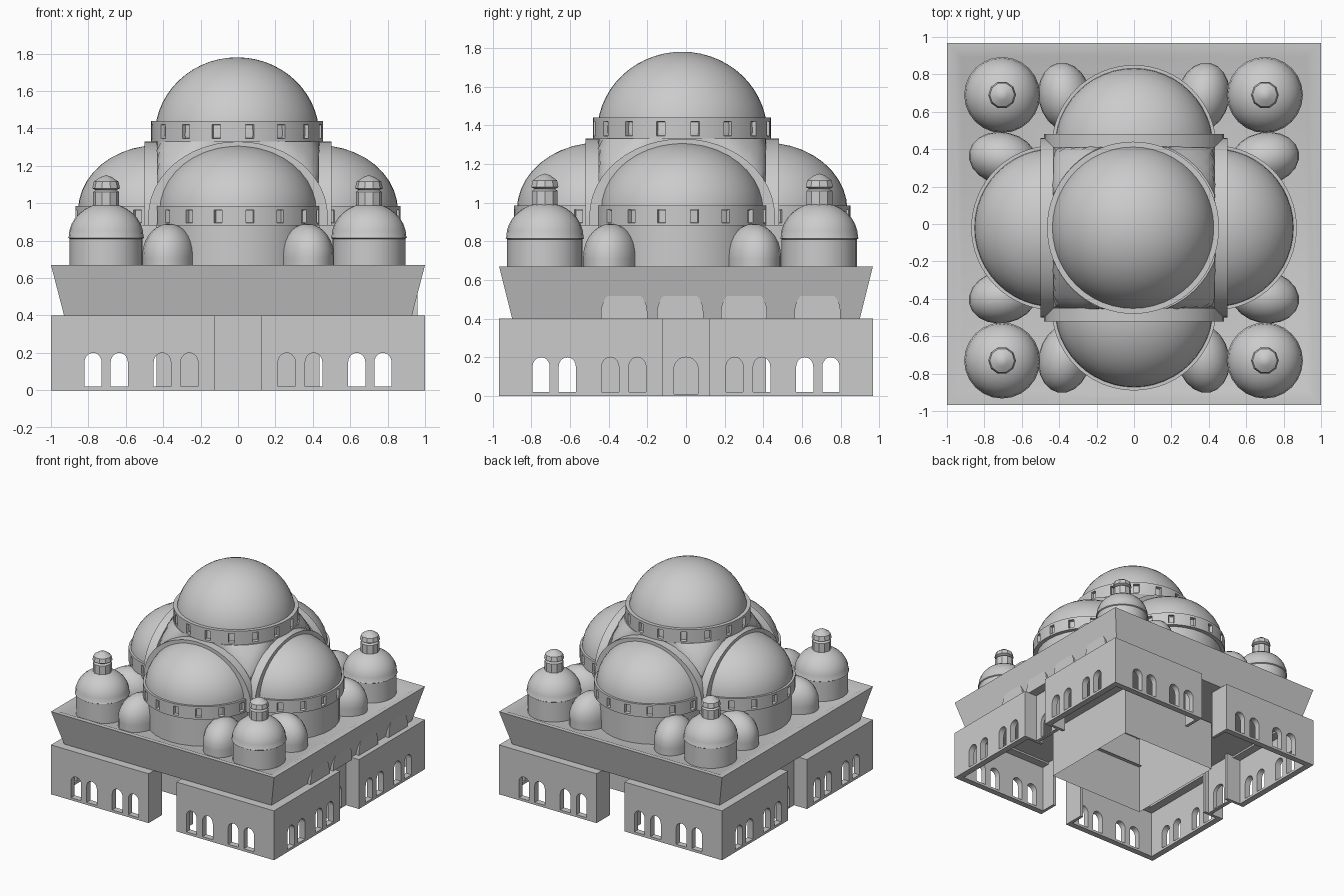
import bpy, bmesh, math
from mathutils import Matrix, Vector

if "Cube" in bpy.data.objects:
    bpy.data.objects.remove(bpy.data.objects["Cube"])

stone = bpy.data.materials.new("grey_stone")
stone.use_nodes = True
colour = (0.6, 0.6, 0.6, 1)
stone.diffuse_color = colour
stone.node_tree.nodes["Principled BSDF"].inputs["Base Color"].default_value = colour

parts = []
CY = -0.02                                   # the domes sit slightly forward
SQUASH = Matrix.Diagonal((1, 0.967, 1, 1))   # plan is a little shallower than wide


def quarter(k):
    return Matrix.Rotation(k * math.pi / 2, 4, 'Z')


def add(name, mesh):
    mesh.materials.clear()
    mesh.materials.append(stone)
    obj = bpy.data.objects.new(name, mesh)
    bpy.context.collection.objects.link(obj)
    parts.append(obj)
    return obj


def finish(name, bm, matrix=Matrix()):
    bm.transform(matrix)
    bmesh.ops.recalc_face_normals(bm, faces=bm.faces)
    mesh = bpy.data.meshes.new(name)
    bm.to_mesh(mesh)
    bm.free()
    return add(name, mesh)


def lathe(name, profile, matrix=Matrix(), segs=32, start=0.0, sweep=math.tau,
          radius=None, window_row=None):
    """Spin (radius, z) points; radius(angle, r, z) may reshape the plan."""
    bm = bmesh.new()
    full = sweep > math.tau - 0.01
    count = segs if full else segs + 1
    rows = []
    for r, z in profile:
        if r < 1e-5:
            rows.append([bm.verts.new((0, 0, z))] * count)
            continue
        row = []
        for i in range(count):
            a = start + sweep * i / segs
            rr = radius(a, r, z) if radius else r
            row.append(bm.verts.new((rr * math.cos(a), rr * math.sin(a), z)))
        rows.append(row)
    windows = []
    for j in range(len(rows) - 1):
        for i in range(segs):
            n = (i + 1) % count
            loop = [rows[j][i], rows[j][n], rows[j + 1][n], rows[j + 1][i]]
            face = bm.faces.new(list(dict.fromkeys(loop)))
            if j == window_row and i % 4 == 1:
                windows.append(face)
    if windows:
        bmesh.ops.recalc_face_normals(bm, faces=bm.faces)
        bmesh.ops.inset_individual(bm, faces=windows, thickness=0.004, depth=-0.025)
    return finish(name, bm, matrix)


def box(name, lo, hi, matrix=Matrix()):
    bm = bmesh.new()
    bmesh.ops.create_cube(bm, size=1)
    lo, hi = Vector(lo), Vector(hi)
    size = Matrix.Diagonal((*(hi - lo), 1))
    return finish(name, bm, matrix @ Matrix.Translation((lo + hi) / 2) @ size)


def panel(name, loops, depth, matrix):
    """Upright slab in x/z with holes; the first loop is the outline."""
    curve = bpy.data.curves.new(name, 'CURVE')
    curve.dimensions, curve.fill_mode, curve.extrude = '2D', 'BOTH', depth / 2
    for loop in loops:
        spline = curve.splines.new('POLY')
        spline.points.add(len(loop) - 1)
        for point, (x, z) in zip(spline.points, loop):
            point.co = (x, z, 0, 1)
        spline.use_cyclic_u = True
    temp = bpy.data.objects.new(name + "_curve", curve)
    bpy.context.collection.objects.link(temp)
    bpy.context.view_layer.update()
    mesh = bpy.data.meshes.new_from_object(
        temp.evaluated_get(bpy.context.evaluated_depsgraph_get()))
    bpy.data.objects.remove(temp)
    bm = bmesh.new()
    bm.from_mesh(mesh)
    bmesh.ops.remove_doubles(bm, verts=bm.verts, dist=1e-5)
    return finish(name, bm, matrix @ Matrix.Rotation(math.pi / 2, 4, 'X'))


def rect(x0, x1, z0, z1):
    return [(x0, z0), (x1, z0), (x1, z1), (x0, z1)]


def arch(x, half, z0, z1, rise, steps=10):
    top = [(x + half * math.cos(math.pi * i / steps),
            z1 - rise + rise * math.sin(math.pi * i / steps)) for i in range(steps + 1)]
    if z1 - rise - z0 < 1e-4:
        return top
    return [(x - half, z0), (x + half, z0)] + top


def dome(r, z0, z1, steps=10):
    return [(r * math.cos(i / steps * math.pi / 2),
             z0 + (z1 - z0) * math.sin(i / steps * math.pi / 2))
            for i in range(steps)] + [(0, z1)]


def place(x, y, z=0.0):
    return Matrix.Translation((x, y, z))


# Flared upper storey with parapet and flat roof
rim = [(0.44, 0.4), (0.93, 0.4), (1.0, 0.67), (0.965, 0.67), (0.92, 0.65), (0.44, 0.65)]
lathe("upper_storey", [(r * math.sqrt(2), z) for r, z in rim], SQUASH, 4, math.pi / 4)

# Arcade wings, mirrored about each gateway
openings = (0.26, 0.405, 0.635, 0.775)
for k in range(4):
    side = SQUASH @ quarter(k)
    for s in (-1, 1):
        flip = side @ Matrix.Diagonal((s, 1, 1, 1))
        holes = [arch(x, 0.046, 0.02, 0.2, 0.05) for x in openings]
        panel("arcade_wall", [rect(0.125, 1, 0, 0.4)] + holes, 0.05,
              flip @ place(0, -0.975))
        box("gate_return", (0.125, -0.96, 0), (0.15, -0.82, 0.4), flip)
        box("arcade_roof", (0.125, -0.955, 0.385), (0.995, -0.88, 0.4), flip)
    if k % 2:
        panel("side_doorway", [rect(-0.13, 0.13, 0, 0.4), arch(0, 0.065, 0.01, 0.2, 0.06)],
              0.03, side @ place(0, -0.87))

# Rounded lunettes above the arcade on the left side
for y in (-0.32, -0.03, 0.3, 0.68):
    panel("lunette", [arch(y, 0.12, 0.4, 0.555, 0.12)], 0.06, quarter(1) @ place(0, -0.93))


# Hollow central block whose corners curve up to the round drum
def pendentive(a, r, z):
    square = r / max(abs(math.cos(a)), abs(math.sin(a)))
    return min(square, math.sqrt(0.62 ** 2 - max(z - 0.92, 0) ** 2))


levels = [0, 0.92, 0.98, 1.04, 1.1, 1.16, 1.22, 1.28, 1.33]
lathe("central_block", [(0.435, z) for z in levels] + [(0, 1.33)], place(0, CY), 64,
      radius=pendentive)

# Main drum and dome
lathe("main_drum", [(0.4, 1.33), (0.46, 1.33), (0.46, 1.345), (0.46, 1.42), (0.46, 1.44),
                    (0.41, 1.44)], place(-0.005, CY), 64, window_row=2)
lathe("main_dome", dome(0.44, 1.36, 1.78, 14), place(-0.005, CY), 48)

# Half domes on each side, with arch bands, drums and bases
for k in range(4):
    turn = place(0, CY) @ quarter(k)
    out = turn @ place(0, -0.43)
    half = dict(start=math.pi, sweep=math.pi)
    panel("arch_band", [arch(0, 0.48, 0.88, 1.33, 0.40, 24)], 0.07, turn @ place(0, -0.465))
    lathe("half_dome_base", [(0.41, 0.64), (0.41, 0.88)], out, 16, **half)
    lathe("half_dome_drum", [(0.38, 0.88), (0.44, 0.88), (0.44, 0.895), (0.44, 0.965),
                             (0.44, 0.985), (0.4, 0.985)], out, 32, window_row=2, **half)
    lathe("half_dome", dome(0.425, 0.96, 1.31), out, 24, **half)
    # Small flanking domes
    for s in (-1, 1):
        lathe("flanking_dome", [(1, 0.64), (1, 0.71)] + dome(1, 0.72, 0.89, 7),
              turn @ place(s * 0.37, -0.70) @ Matrix.Rotation(s * 0.2, 4, 'Z')
              @ Matrix.Diagonal((0.14, 0.185, 1, 1)), 20)

# Corner turrets with lanterns
for x in (-0.705, 0.7):
    for y in (-0.71, 0.71):
        at = place(x, y + CY)
        lathe("corner_turret", [(0.195, 0.64), (0.195, 0.81), (0.203, 0.815)]
              + dome(0.2, 0.82, 1.0, 8), at, 24)
        lathe("turret_lantern", [(0.07, 0.97), (0.07, 1.06), (0.055, 1.07), (0.074, 1.08),
                                 (0.066, 1.115), (0.03, 1.14), (0, 1.15)], at, 10)

# Smooth rounded surfaces, keep hard edges
bpy.ops.object.select_all(action='DESELECT')
for obj in parts:
    obj.select_set(True)
bpy.context.view_layer.objects.active = parts[0]
bpy.ops.object.shade_smooth_by_angle(angle=math.radians(35))
